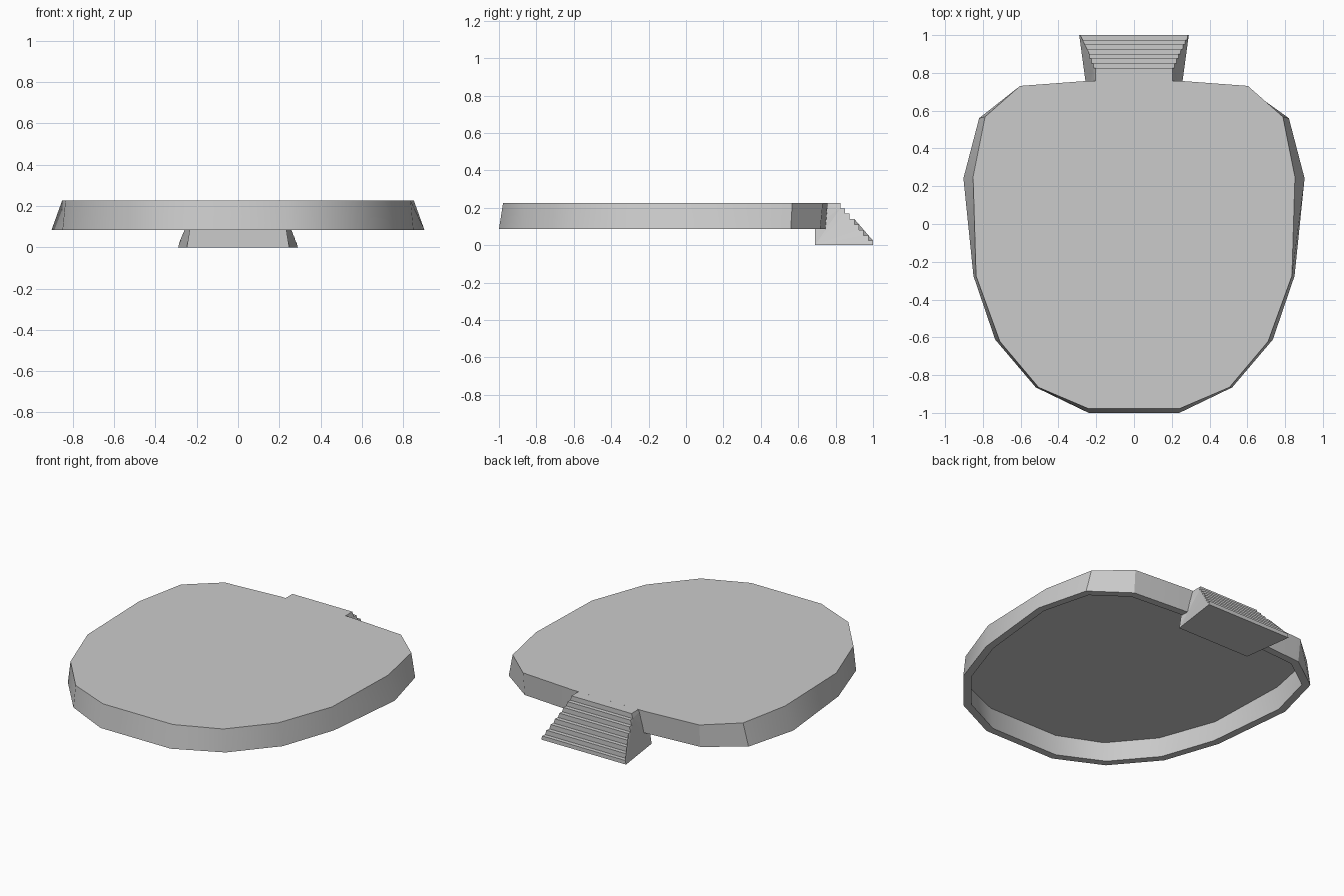
import bpy, bmesh
from mathutils import Vector

if "Cube" in bpy.data.objects:
    bpy.data.objects.remove(bpy.data.objects["Cube"])

TOP, LOW = 0.226, 0.085
LIP, SKIN = 0.045, 0.008      # rim width below, thickness of the floor sheet


def finish(name, bm):
    bmesh.ops.recalc_face_normals(bm, faces=bm.faces)
    mesh = bpy.data.meshes.new(name)
    bm.to_mesh(mesh)
    bm.free()
    obj = bpy.data.objects.new(name, mesh)
    bpy.context.collection.objects.link(obj)
    return obj


def mirror_loop(half):
    # right half runs front to back; close it with the mirrored left half
    return half + [(-x, y) for x, y in reversed(half)]


def inset(loop, d):
    # mitred inward offset of a counter-clockwise outline
    out = []
    n = len(loop)
    for i in range(n):
        p0, p, p1 = (Vector(loop[j % n]) for j in (i - 1, i, i + 1))
        a, b = (p - p0).normalized(), (p1 - p).normalized()
        na, nb = Vector((-a.y, a.x)), Vector((-b.y, b.x))
        out.append(tuple(p + (na + nb) * d / (1 + na.dot(nb))))
    return out


def bridge(bm, a, b):
    n = len(a)
    for i in range(n):
        bm.faces.new((a[i], a[(i + 1) % n], b[(i + 1) % n], b[i]))


# Platform: thin floor on a flared rim, hollow and open below
low_half = [(0.24, -1.0), (0.52, -0.865), (0.735, -0.612), (0.85, -0.275),
            (0.903, 0.242), (0.82, 0.56), (0.60, 0.718), (0.24, 0.745)]
top_half = [(0.24, -0.978), (0.505, -0.865), (0.71, -0.622), (0.836, -0.275),
            (0.852, 0.25), (0.788, 0.568), (0.603, 0.731), (0.24, 0.758)]
low, top = mirror_loop(low_half), mirror_loop(top_half)
bm = bmesh.new()
rings = [[bm.verts.new((x, y, z)) for x, y in loop] for loop, z in
         ((top, TOP), (low, LOW), (inset(low, LIP), LOW), (inset(top, 0.012), TOP - SKIN))]
for a, b in zip(rings, rings[1:]):
    bridge(bm, a, b)
bm.faces.new(rings[0])
bm.faces.new(rings[-1])
platform = finish("platform", bm)
bpy.context.view_layer.objects.active = platform
platform.select_set(True)
bpy.ops.object.shade_smooth_by_angle(angle=0.52)

# Steps: stepped side profile, widening towards the ground and the back
STEPS, Y0, Y1, Y2 = 8, 0.69, 0.825, 1.0
ZT = TOP - 0.0001


def half_width(y, z):
    base = 0.248 + 0.042 * (y - Y0) / (Y2 - Y0)
    return base + (0.205 - base) * (z / ZT) ** 1.2


levels = [ZT - i * (ZT - 0.024) / (STEPS - 1) for i in range(STEPS)] + [0.0]
profile = [(Y0, 0.0), (Y0, 0.1), (Y0, ZT)]
for i in range(STEPS):
    y = Y1 + i * (Y2 - Y1) / (STEPS - 1)
    profile += [(y, levels[i]), (y, levels[i + 1])]
bm = bmesh.new()
sides = [[bm.verts.new((s * half_width(y, z), y, z)) for y, z in profile] for s in (-1, 1)]
bridge(bm, *sides)
caps = [bm.faces.new(s) for s in sides]
bmesh.ops.triangulate(bm, faces=caps)
finish("entry_steps", bm)
